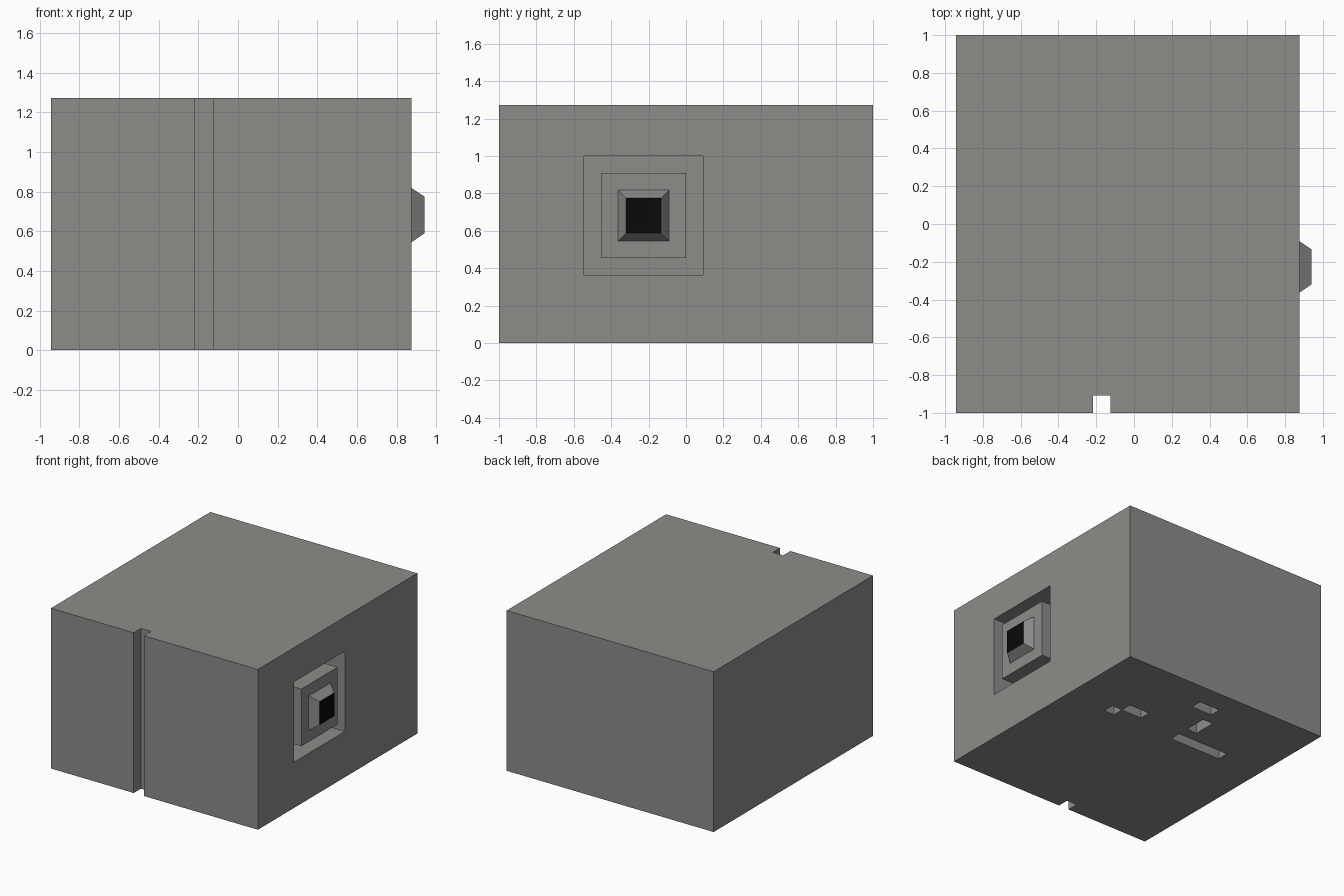
import bpy, bmesh

if "Cube" in bpy.data.objects:
    bpy.data.objects.remove(bpy.data.objects["Cube"])

U = 1 / 11                      # grid module of the design
X1, Y0 = 10 * U - 0.034, -1.0   # right side and front side of the body
X0 = X1 - 20 * U
H = 14 * U


def material(name, rgb):
    m = bpy.data.materials.new(name)
    m.diffuse_color = (*rgb, 1)
    m.use_nodes = True
    m.node_tree.nodes["Principled BSDF"].inputs["Base Color"].default_value = m.diffuse_color
    return m


grey = material("warm grey", (0.27, 0.262, 0.25))
black = material("black", (0.003, 0.003, 0.003))


def block(name, lo, hi, mat=grey):
    """Axis aligned box between two corners."""
    bm = bmesh.new()
    bmesh.ops.create_cube(bm, size=1)
    for v in bm.verts:
        v.co = [(a + b) / 2 + c * (b - a) for a, b, c in zip(lo, hi, v.co)]
    me = bpy.data.meshes.new(name)
    bm.to_mesh(me)
    bm.free()
    me.materials.append(mat)
    ob = bpy.data.objects.new(name, me)
    bpy.context.collection.objects.link(ob)
    return ob


def cut(target, lo, hi):
    """Subtract a box from the target and discard the cutter."""
    cutter = block("cutter", lo, hi)
    mod = target.modifiers.new("cut", 'BOOLEAN')
    mod.operation, mod.solver, mod.object = 'DIFFERENCE', 'EXACT', cutter
    bpy.context.view_layer.objects.active = target
    bpy.ops.object.modifier_apply(modifier=mod.name)
    bpy.data.objects.remove(cutter)


# Main body
body = block("body", (X0, Y0, 0), (X1, 1, H))

# Full-height groove in the front
cut(body, (X1 - 12 * U, Y0 - 0.1, -0.1), (X1 - 11 * U, Y0 + U, H + 0.1))

# Square recess in the right side
cut(body, (X1 - 2 * U, Y0 + 5 * U, 4 * U), (X1 + 0.1, Y0 + 12 * U, 11 * U))

# Small slots in the underside: distance from right and front, in modules
e = 0.0005
for a0, a1, b0, b1 in [(4, 5, 14, 15), (5, 7, 15, 16), (9, 11, 19, 20),
                       (11, 12, 16, 18), (11, 16, 14, 15)]:
    cut(body, (X1 - a1 * U + e, Y0 + b0 * U + e, -0.1),
        (X1 - a0 * U - e, Y0 + b1 * U - e, U))

# Square plinth standing in the recess, flush with the side
block("plinth", (X1 - 2 * U, Y0 + 6 * U, 5 * U), (X1, Y0 + 11 * U, 10 * U))

# Tapered button with a black end
button = block("button", (X1, Y0 + 7 * U, 6 * U), (X1 + 0.065, Y0 + 10 * U, 9 * U))
button.data.materials.append(black)
cy, cz = Y0 + 8.5 * U, 7.5 * U
for v in button.data.vertices:
    if v.co.x > X1 + 0.01:
        v.co.y = cy + (v.co.y - cy) * 0.68
        v.co.z = cz + (v.co.z - cz) * 0.68
button.data.update()
for p in button.data.polygons:
    p.material_index = int(p.normal.x > 0.95)
